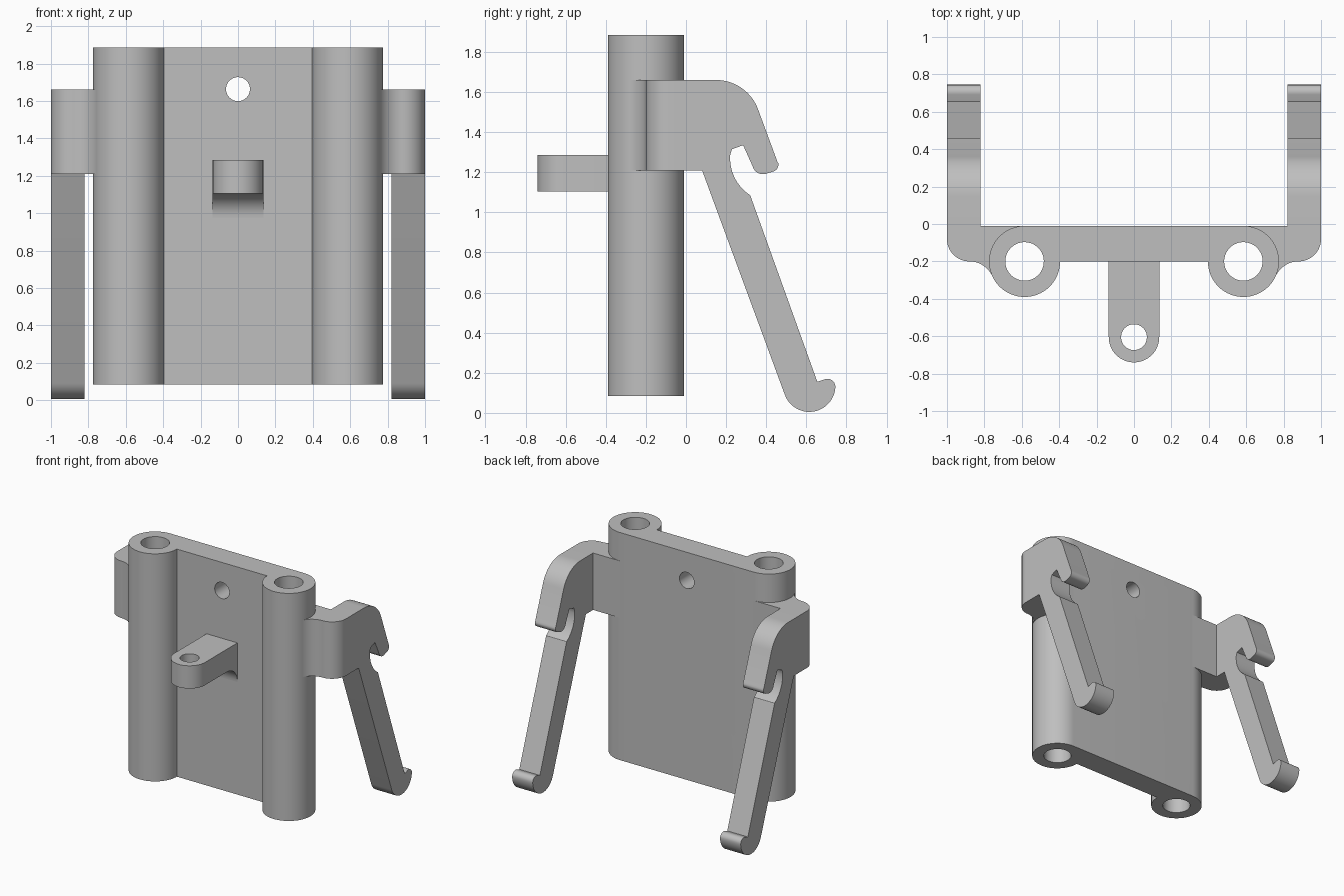
import bpy, bmesh
from math import sin, cos, radians

if "Cube" in bpy.data.objects:
    bpy.data.objects.remove(bpy.data.objects["Cube"], do_unlink=True)

GREY = (0.52, 0.52, 0.52, 1.0)
grey = bpy.data.materials.new("plain grey")
grey.use_nodes = True
grey.diffuse_color = GREY
grey.node_tree.nodes["Principled BSDF"].inputs["Base Color"].default_value = GREY


def arc(cx, cy, r, start, end, steps=16):
    angles = [radians(start + (end - start) * i / steps) for i in range(steps + 1)]
    return [(cx + r * cos(a), cy + r * sin(a)) for a in angles]


def extrude(name, outline, axis, low, high):
    """Solid from an outline: axis z uses (x, y), x uses (y, z), y uses (x, z)."""
    place = {"z": lambda u, v, w: (u, v, w),
             "x": lambda u, v, w: (w, u, v),
             "y": lambda u, v, w: (u, w, v)}[axis]
    bm = bmesh.new()
    rings = [[bm.verts.new(place(u, v, w)) for u, v in outline] for w in (low, high)]
    for ring in rings:
        bm.faces.new(ring)
    n = len(outline)
    for i in range(n):
        j = (i + 1) % n
        bm.faces.new((rings[0][i], rings[0][j], rings[1][j], rings[1][i]))
    bmesh.ops.recalc_face_normals(bm, faces=bm.faces)
    mesh = bpy.data.meshes.new(name)
    bm.to_mesh(mesh)
    bm.free()
    mesh.materials.append(grey)
    obj = bpy.data.objects.new(name, mesh)
    bpy.context.collection.objects.link(obj)
    return obj


def activate(obj):
    bpy.ops.object.select_all(action="DESELECT")
    obj.select_set(True)
    bpy.context.view_layer.objects.active = obj


def drill(obj, u, v, r, axis):
    """Bore a round hole right through the part."""
    cutter = extrude("drill", arc(u, v, r, 0, 345, 47), axis, -3, 3)
    mod = obj.modifiers.new("hole", "BOOLEAN")
    mod.operation = "DIFFERENCE"
    mod.solver = "EXACT"
    mod.object = cutter
    activate(obj)
    bpy.ops.object.modifier_apply(modifier=mod.name)
    bpy.data.objects.remove(cutter, do_unlink=True)


def finish(obj, mirrored=False):
    activate(obj)
    bpy.ops.object.shade_smooth_by_angle(angle=radians(30))
    if mirrored:
        obj.modifiers.new("mirror", "MIRROR").use_axis[0] = True


TUBE_X, TUBE_Y, TUBE_R = 0.585, -0.2, 0.19

# Back plate with a tube along each side
half = arc(TUBE_X, TUBE_Y, TUBE_R, 180, 450, 48)
body = extrude("plate_and_tubes", half + [(-x, y) for x, y in reversed(half)],
               "z", 0.085, 1.885)
for side in (-1, 1):
    drill(body, side * TUBE_X, TUBE_Y, 0.103, "z")
drill(body, 0, 1.663, 0.064, "y")
finish(body)

# Front lug with a vertical eye
lug = extrude("front_lug", [(0.135, -0.15), (-0.135, -0.15)]
              + arc(0, -0.605, 0.135, 180, 360, 32), "z", 1.105, 1.285)
drill(lug, 0, -0.605, 0.069, "z")
finish(lug)

# Concave gusset under the lug
gusset = extrude("lug_gusset", [(-0.15, 1.105), (-0.15, 0.975)]
                 + arc(-0.33, 0.975, 0.13, 0, 90), "x", -0.135, 0.135)
finish(gusset)

# Elbows joining the tubes to the arms
elbow = extrude("elbow", [(TUBE_X, -0.05), (TUBE_X, -0.01), (1, -0.01)]
                + arc(0.88, -0.08, 0.12, 0, -90)
                + arc(0.88, -0.334, 0.134, 90, 155)
                + [(0.72, -0.24), (0.72, -0.1)], "z", 1.21, 1.66)
finish(elbow, mirrored=True)

# Hooked arms with a long leg and rounded foot
arm = extrude("hooked_arm", [(-0.01, 1.21), (-0.01, 1.66)]
              + arc(0.15, 1.66 - 0.223, 0.223, 90, 20)
              # hook tip
              + [(0.455, 1.255)] + arc(0.425, 1.238, 0.036, 10, -70, 6)
              + arc(0.385, 1.245, 0.055, -85, -165, 8)
              + [(0.285, 1.335), (0.23, 1.315)]
              # throat
              + arc(0.44, 1.27, 0.22, 175, 237)
              # foot
              + [(0.655, 0.155)] + arc(0.705, 0.13, 0.04, 110, 10, 10)
              + arc(0.615, 0.135, 0.13, -5, -160, 24)
              + [(0.08, 1.21)], "x", 0.82, 1.0)
finish(arm, mirrored=True)
